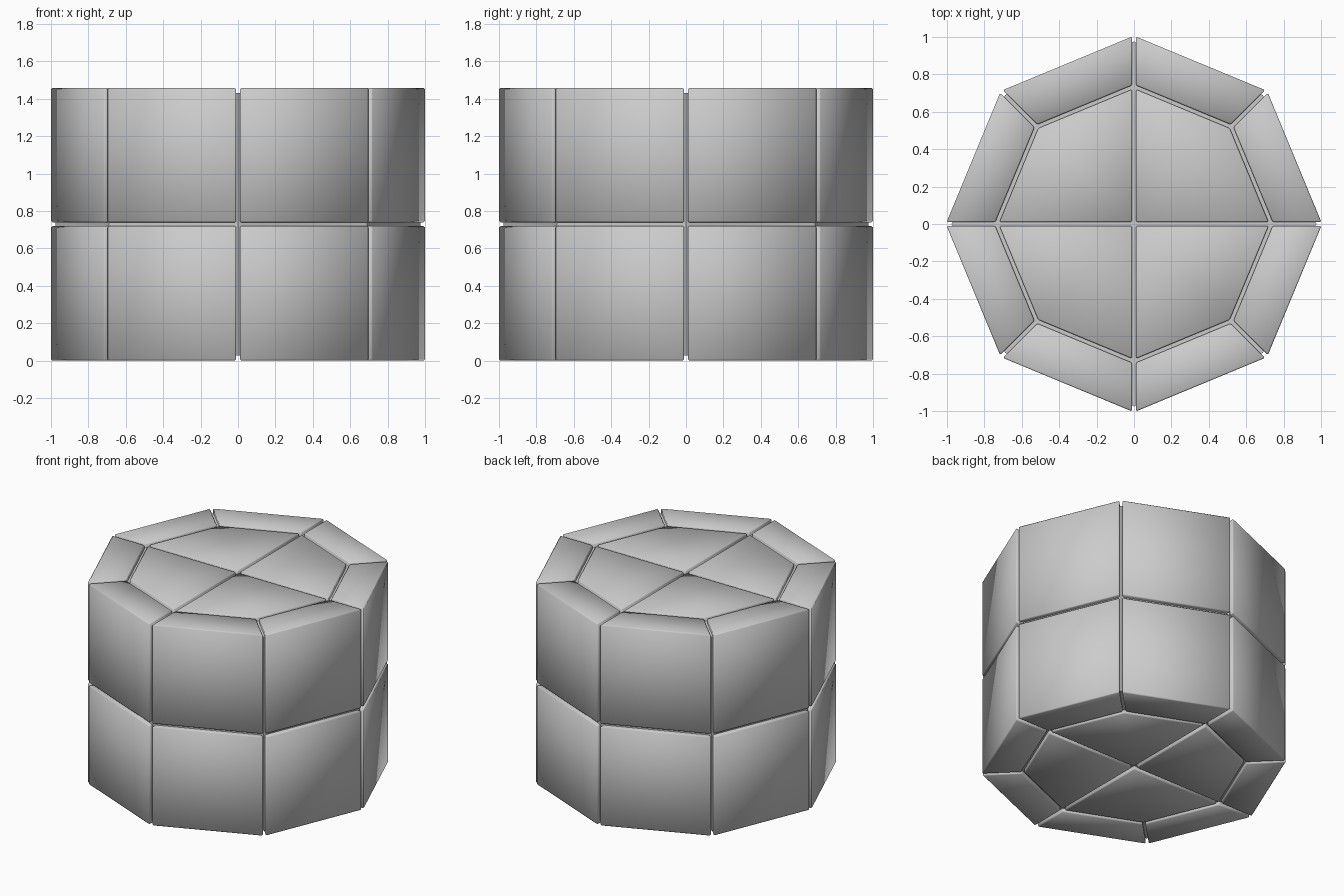
import bpy, bmesh
from math import sin, cos, radians
from mathutils import Vector

if "Cube" in bpy.data.objects:
    bpy.data.objects.remove(bpy.data.objects["Cube"])

HALF_GAP = 0.01
BEVEL = 0.007
R_OUT, R_IN = 1.017, 0.735
HEIGHT = 1.458


def polar(r, deg):
    return Vector((r * cos(radians(deg)), r * sin(radians(deg))))


def inset(poly, d):
    """Shrink a counter-clockwise convex polygon by d on every side."""
    out = []
    for i, p in enumerate(poly):
        a = (p - poly[i - 1]).normalized()
        b = (poly[(i + 1) % len(poly)] - p).normalized()
        na, nb = Vector((-a.y, a.x)), Vector((-b.y, b.x))
        out.append(p + (na + nb) * d / (1 + na.dot(nb)))
    return out


def prism(name, poly, z0, z1, bevel=0.0):
    bm = bmesh.new()
    face = bm.faces.new([bm.verts.new((p.x, p.y, z0)) for p in poly])
    ext = bmesh.ops.extrude_face_region(bm, geom=[face])
    for v in ext["geom"]:
        if isinstance(v, bmesh.types.BMVert):
            v.co.z = z1
    bmesh.ops.recalc_face_normals(bm, faces=bm.faces)
    if bevel:
        bmesh.ops.bevel(bm, geom=bm.edges[:], offset=bevel, segments=1,
                        profile=0.5, affect='EDGES')
    mesh = bpy.data.meshes.new(name)
    bm.to_mesh(mesh)
    bm.free()
    ob = bpy.data.objects.new(name, mesh)
    bpy.context.collection.objects.link(ob)
    if bevel:
        for f in mesh.polygons:
            f.use_smooth = True
    return ob


# Recessed core that closes the bottom of every groove
prism("core", [polar(0.975, 45 * i) for i in range(8)], 0.027, HEIGHT - 0.027)

for layer, z0 in (("lower", 0.0), ("upper", HEIGHT / 2 + HALF_GAP)):
    z1 = z0 + HEIGHT / 2 - HALF_GAP

    # Eight outer ring blocks
    for i in range(8):
        a, b = 45 * i, 45 * (i + 1)
        poly = [polar(R_IN, a), polar(R_OUT, a), polar(R_OUT, b), polar(R_IN, b)]
        prism(f"{layer}_ring_block_{i + 1}", inset(poly, HALF_GAP), z0, z1, BEVEL)

    # Four inner wedge blocks
    for i in range(4):
        a = 90 * i
        poly = [Vector((0, 0))] + [polar(R_IN, a + 45 * k) for k in range(3)]
        prism(f"{layer}_wedge_block_{i + 1}", inset(poly, HALF_GAP), z0, z1, BEVEL)
